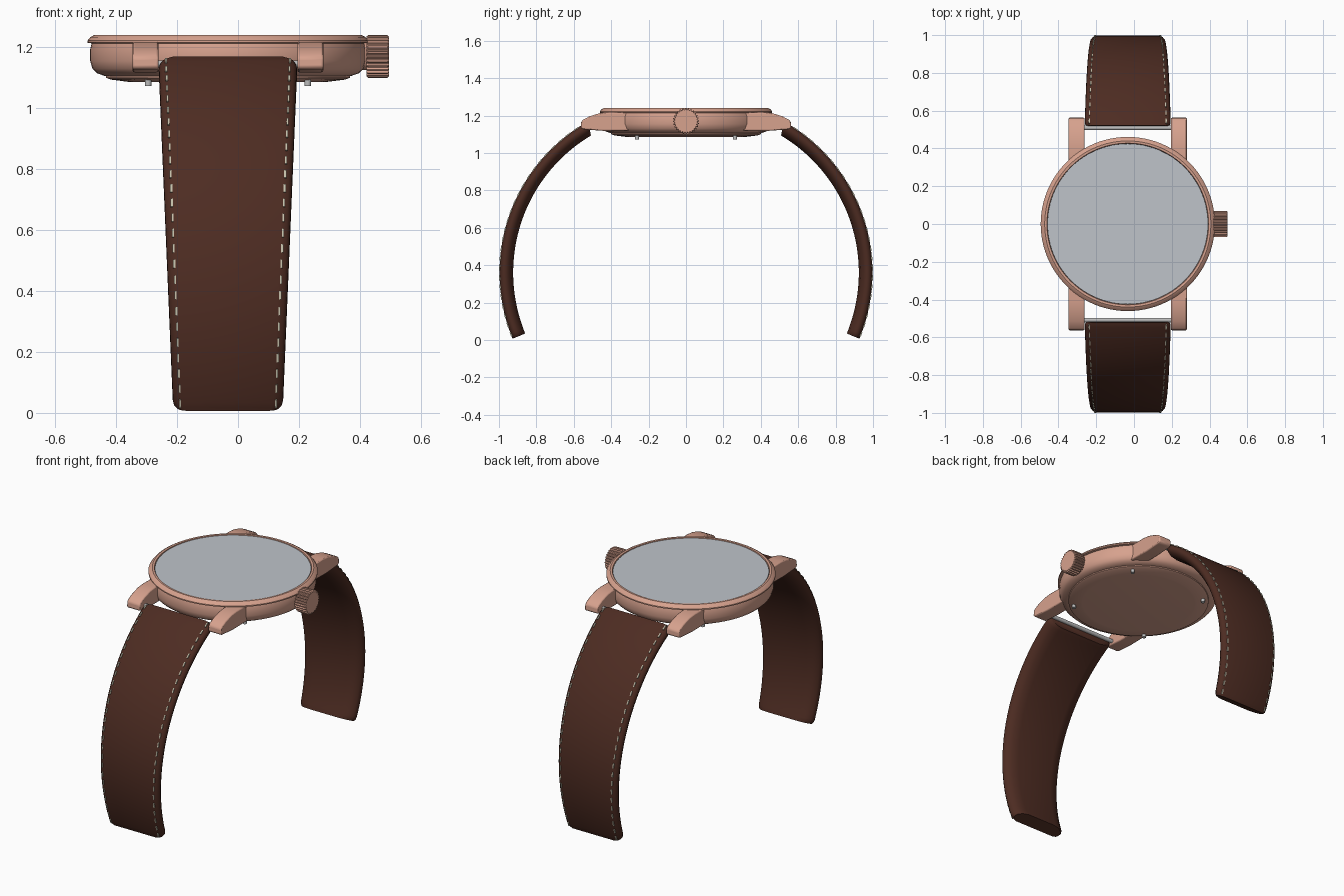
import bpy, bmesh, math
from mathutils import Vector, Matrix

if "Cube" in bpy.data.objects:
    bpy.data.objects.remove(bpy.data.objects["Cube"])

CX = -0.033                   # centre line of the watch
ARC_Y, ARC_Z, ARC_R = 0.07, 0.36, 0.927   # strap arc centre and outer radius


def material(name, rgb):
    m = bpy.data.materials.new(name)
    m.use_nodes = True
    m.diffuse_color = (*rgb, 1)
    m.node_tree.nodes["Principled BSDF"].inputs["Base Color"].default_value = (*rgb, 1)
    return m


ROSE = material("rose gold", (0.68, 0.36, 0.27))
GLASS = material("pale grey glass", (0.52, 0.55, 0.59))
LEATHER = material("brown leather", (0.075, 0.025, 0.016))
THREAD = material("cream thread", (0.55, 0.52, 0.40))
STEEL = material("steel", (0.50, 0.50, 0.50))


def finish(bm, name, mat, smooth=None):
    bmesh.ops.recalc_face_normals(bm, faces=bm.faces)
    mesh = bpy.data.meshes.new(name)
    bm.to_mesh(mesh)
    bm.free()
    mesh.materials.append(mat)
    ob = bpy.data.objects.new(name, mesh)
    bpy.context.collection.objects.link(ob)
    if smooth:
        bpy.ops.object.select_all(action="DESELECT")
        ob.select_set(True)
        bpy.context.view_layer.objects.active = ob
        bpy.ops.object.shade_smooth_by_angle(angle=math.radians(smooth))
    return ob


def loft(bm, rings, caps=True):
    loops = [[bm.verts.new(p) for p in ring] for ring in rings]
    n = len(loops[0])
    for a, b in zip(loops, loops[1:]):
        for i in range(n):
            j = (i + 1) % n
            bm.faces.new((a[i], a[j], b[j], b[i]))
    if caps:
        bm.faces.new(loops[0])
        bm.faces.new(loops[-1])


def lathe(name, profile, mat, segments=96):
    bm = bmesh.new()
    turns = [math.tau * i / segments for i in range(segments)]
    loft(bm, [[(CX + r * math.cos(a), r * math.sin(a), z) for a in turns]
              for r, z in profile])
    return finish(bm, name, mat, 30)


def rod(name, start, end, radius, mat, segments=24):
    bm = bmesh.new()
    start, end = Vector(start), Vector(end)
    axis = end - start
    turn = axis.to_track_quat("Z", "Y").to_matrix().to_4x4()
    bmesh.ops.create_cone(bm, cap_ends=True, segments=segments, radius1=radius,
                          radius2=radius, depth=axis.length,
                          matrix=Matrix.Translation((start + end) / 2) @ turn)
    return finish(bm, name, mat, 40)


# Case, glass and back
lathe("case", [(0.425, 1.225), (0.428, 1.239), (0.44, 1.24), (0.452, 1.233),
               (0.461, 1.222), (0.461, 1.215), (0.447, 1.213), (0.452, 1.195),
               (0.452, 1.155), (0.445, 1.13), (0.43, 1.115), (0.405, 1.106)], ROSE)
lathe("glass", [(0.425, 1.22), (0.425, 1.235), (0.422, 1.237)], GLASS)
lathe("case_back", [(0.402, 1.11), (0.4, 1.1), (0.385, 1.094), (0.33, 1.087),
                    (0.32, 1.086)], ROSE)
for sx in (-1, 1):
    for sy in (-1, 1):
        x, y = CX + sx * 0.262, sy * 0.262
        rod("back_screw", (x, y, 1.073), (x, y, 1.1), 0.011, STEEL, 12)

# Crown with ridged grip
rod("crown_stem", (0.39, 0, 1.17), (0.43, 0, 1.17), 0.045, ROSE)
bm = bmesh.new()
TEETH = 28


def crown_ring(x, scale):
    ring = []
    for i in range(TEETH * 4):
        a = math.tau * i / (TEETH * 4)
        r = (0.07 if i % 4 < 2 else 0.063) * scale
        ring.append((x, r * math.cos(a), 1.17 + r * math.sin(a)))
    return ring


loft(bm, [crown_ring(x, s) for x, s in
          ((0.422, 0.94), (0.427, 1), (0.49, 1), (0.495, 0.94))])
finish(bm, "crown", ROSE)

# Four lugs, a side profile extruded across x
LUG = [(0.3, 1.12), (0.3, 1.216), (0.41, 1.218), (0.46, 1.213), (0.515, 1.196),
       (0.55, 1.178), (0.561, 1.165), (0.563, 1.135), (0.55, 1.126), (0.44, 1.118)]
for side in (-1, 1):
    for end in (-1, 1):
        bm = bmesh.new()
        loft(bm, [[(CX + side * w, end * y, z) for y, z in LUG] for w in (0.228, 0.313)])
        lug = finish(bm, "lug", ROSE, 35)
        bevel = lug.modifiers.new("soft_edges", "BEVEL")
        bevel.width = 0.006
        bevel.segments = 2


# Straps: a rounded section swept along an arc, tapering to the tip
def half_width(z):
    return 0.18 + 0.048 * z / 1.17


def on_arc(end, x, angle, depth):
    r = ARC_R - depth
    return Vector((CX + x, end * (ARC_Y + r * math.cos(angle)), ARC_Z + r * math.sin(angle)))


SECTION = [(0.032, 0), (0.012, 0.006), (0.002, 0.018), (0, 0.03), (0.008, 0.047),
           (0.035, 0.065), (0.075, 0.073)]
TOP, TIP, STEPS = math.radians(60.8), math.radians(-22.4), 48


def strap_ring(end, t, trim):
    angle = TOP + (TIP - TOP) * t
    h = half_width(ARC_Z + ARC_R * math.sin(angle)) - trim
    slant = 0.4 * max(0, 1 - t * 8)      # sheared cut beside the case
    half = [(h - inset, depth) for inset, depth in SECTION]
    outline = half + [(-x, d) for x, d in reversed(half)]
    return [on_arc(end, x, angle - slant * d, d) for x, d in outline]


for end, label in ((-1, "front"), (1, "back")):
    bm = bmesh.new()
    stations = [(0, 0.014), (0.008, 0.003)]
    stations += [(i / STEPS, 0) for i in range(1, STEPS)]
    stations += [(0.992, 0.003), (1, 0.012)]
    loft(bm, [strap_ring(end, t, trim) for t, trim in stations])
    finish(bm, label + "_strap", LEATHER, 40)

    # Stitches along both edges
    bm = bmesh.new()
    count = 26
    for side in (-1, 1):
        for i in range(count):
            angle = TOP + (TIP - TOP) * (i + 0.5) / count
            h = half_width(ARC_Z + ARC_R * math.sin(angle)) - 0.024
            place = Matrix.Translation(on_arc(end, side * h, angle, 0.001))
            turn = Matrix.Rotation(end * angle, 4, "X")
            size = Matrix.Diagonal((0.007, 0.007, 0.028, 1))
            bmesh.ops.create_cube(bm, size=1, matrix=place @ turn @ size)
    finish(bm, label + "_stitches", THREAD)

    # Spring bar between the lugs
    rod(label + "_spring_bar", (CX - 0.235, end * 0.509, 1.145),
        (CX + 0.235, end * 0.509, 1.145), 0.012, STEEL, 16)
